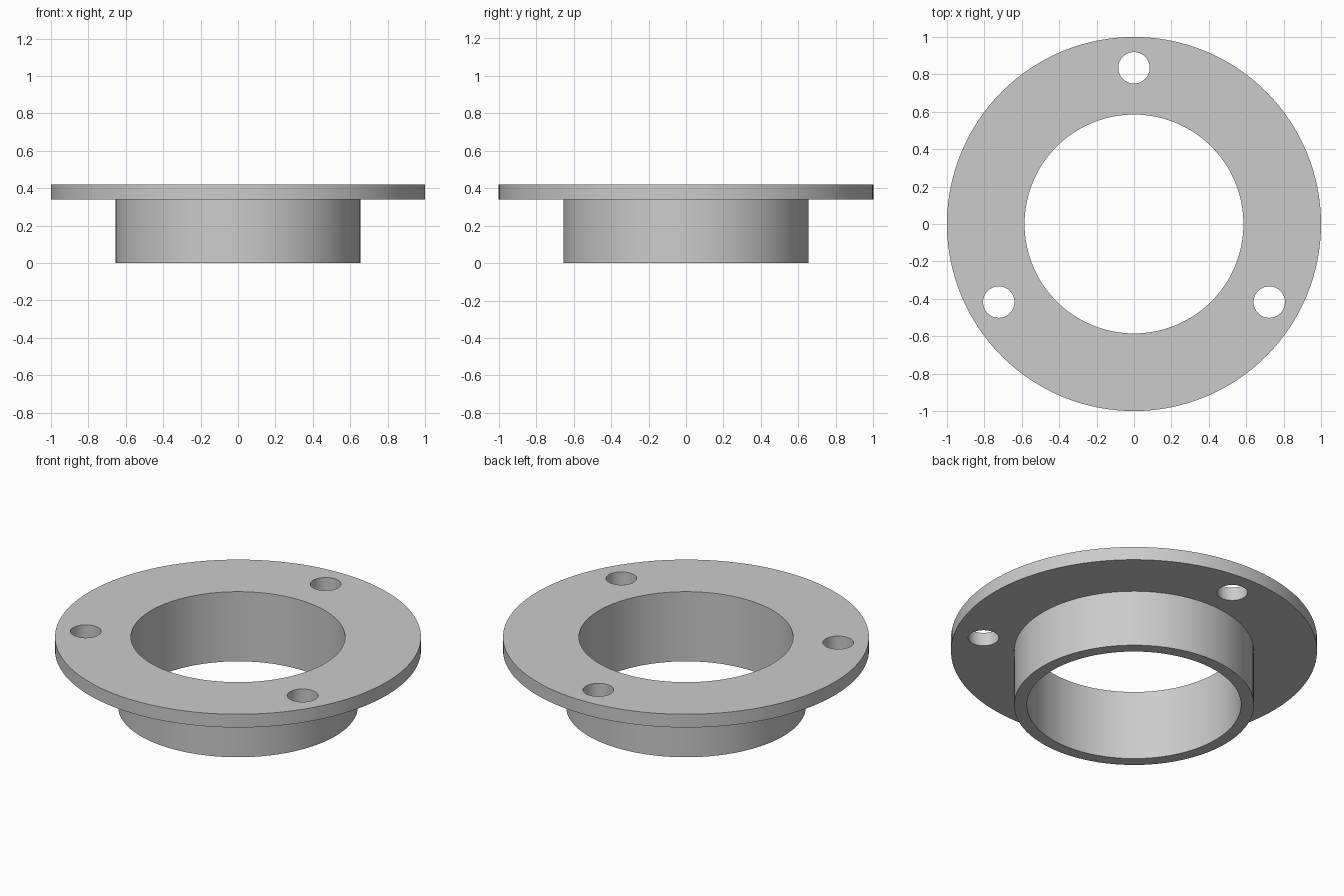
import bpy
import bmesh
import math
from mathutils import Vector

SEGMENTS = 128
INNER, SLEEVE, RIM = 0.585, 0.655, 1.0
FLANGE_BOTTOM, TOP = 0.34, 0.42
HOLE_RADIUS, HOLE_CIRCLE = 0.084, 0.835

default_cube = bpy.data.objects.get("Cube")
if default_cube:
    bpy.data.objects.remove(default_cube, do_unlink=True)

# One plain grey for the whole part
grey = bpy.data.materials.new("plain_grey")
grey.use_nodes = True
grey.diffuse_color = (0.6, 0.6, 0.6, 1)
grey.node_tree.nodes["Principled BSDF"].inputs["Base Color"].default_value = grey.diffuse_color


def lathe(name, profile):
    """Revolve a closed (radius, height) profile around the z axis."""
    bm = bmesh.new()
    verts = [bm.verts.new((r, 0, z)) for r, z in profile]
    edges = [bm.edges.new((v, verts[(i + 1) % len(verts)])) for i, v in enumerate(verts)]
    bmesh.ops.spin(bm, geom=verts + edges, cent=(0, 0, 0), axis=(0, 0, 1),
                   angle=math.tau, steps=SEGMENTS)
    bmesh.ops.remove_doubles(bm, verts=bm.verts[:], dist=0.0001)
    bmesh.ops.recalc_face_normals(bm, faces=bm.faces[:])
    mesh = bpy.data.meshes.new(name)
    bm.to_mesh(mesh)
    bm.free()
    mesh.materials.append(grey)
    obj = bpy.data.objects.new(name, mesh)
    bpy.context.collection.objects.link(obj)
    return obj


# Flange and sleeve share one L-shaped cross-section
flange = lathe("flanged_sleeve", [
    (INNER, 0), (SLEEVE, 0), (SLEEVE, FLANGE_BOTTOM),
    (RIM, FLANGE_BOTTOM), (RIM, TOP), (INNER, TOP),
])

# Three bolt holes, evenly spaced from the back
for i in range(3):
    angle = math.pi / 2 + i * math.tau / 3
    spot = Vector((math.cos(angle), math.sin(angle), 0)) * HOLE_CIRCLE
    spot.z = TOP
    bpy.ops.mesh.primitive_cylinder_add(vertices=48, radius=HOLE_RADIUS, depth=0.4, location=spot)
    cutter = bpy.context.object
    cutter.name = "bolt_hole_cutter"
    cutter.hide_render = True
    cutter.data.materials.append(grey)
    bpy.context.view_layer.objects.active = flange
    cut = flange.modifiers.new("bolt_hole", 'BOOLEAN')
    cut.operation = 'DIFFERENCE'
    cut.solver = 'EXACT'
    cut.object = cutter
    bpy.ops.object.modifier_apply(modifier=cut.name)
    bpy.data.objects.remove(cutter, do_unlink=True)

# Smooth round walls, crisp rims
bpy.ops.object.select_all(action='DESELECT')
flange.select_set(True)
bpy.context.view_layer.objects.active = flange
bpy.ops.object.shade_smooth_by_angle(angle=math.radians(30))
